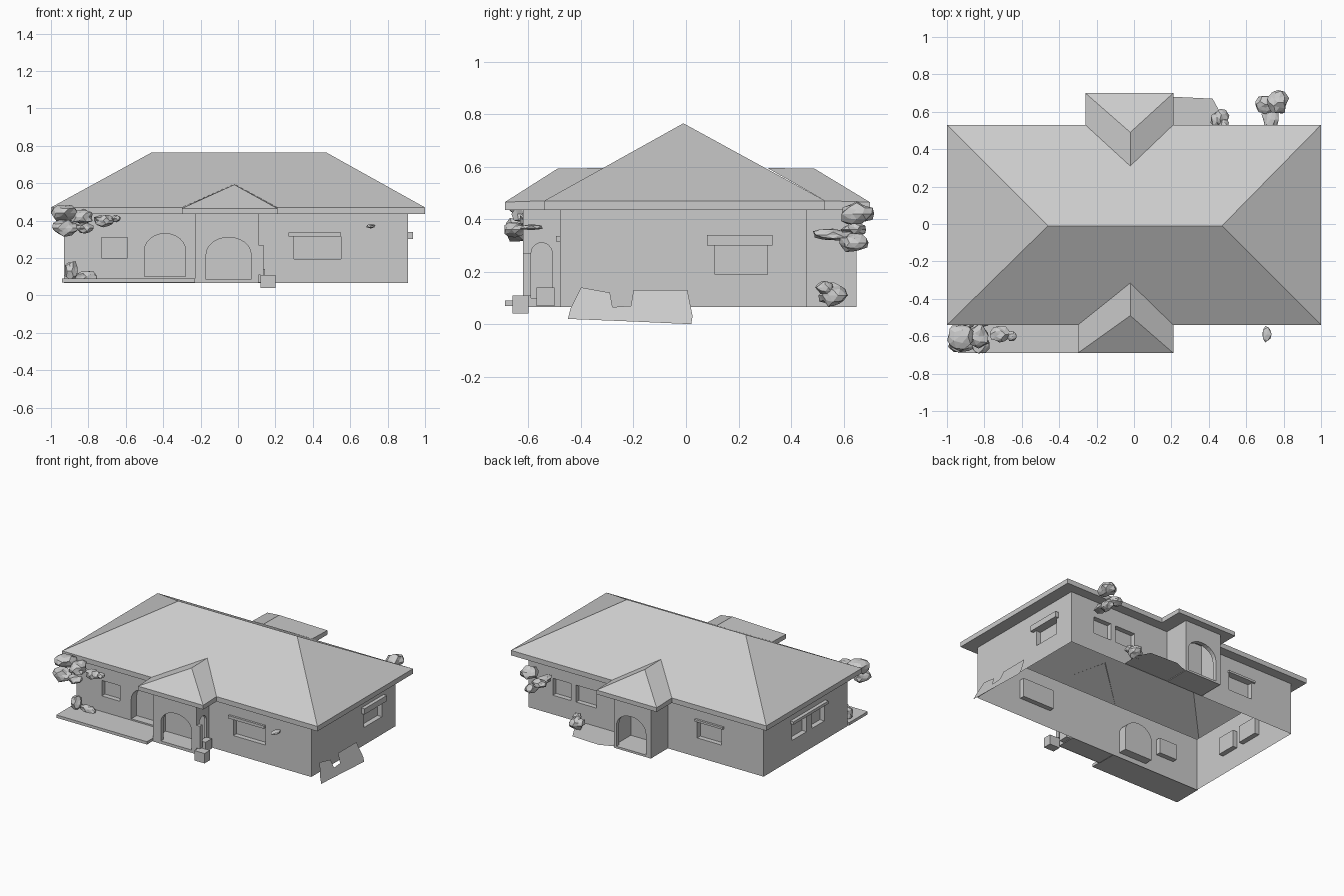
import bpy, bmesh, math, random
from mathutils import Vector

if "Cube" in bpy.data.objects:
    bpy.data.objects.remove(bpy.data.objects["Cube"])

random.seed(4)
grey = bpy.data.materials.new("plain_grey")
grey.diffuse_color = (0.6, 0.6, 0.6, 1)
grey.use_nodes = True
grey.node_tree.nodes["Principled BSDF"].inputs["Base Color"].default_value = grey.diffuse_color


def add_object(name, bm):
    me = bpy.data.meshes.new(name)
    bm.to_mesh(me)
    bm.free()
    me.materials.append(grey)
    ob = bpy.data.objects.new(name, me)
    bpy.context.collection.objects.link(ob)
    return ob


def add_mesh(name, verts, faces):
    bm = bmesh.new()
    vs = [bm.verts.new(v) for v in verts]
    for f in faces:
        bm.faces.new([vs[i] for i in f])
    return add_object(name, bm)


def box(name, x0, x1, y0, y1, z0, z1):
    bm = bmesh.new()
    bmesh.ops.create_cube(bm, size=1)
    for v in bm.verts:
        v.co = ((x0 + x1) / 2 + v.co.x * (x1 - x0),
                (y0 + y1) / 2 + v.co.y * (y1 - y0),
                (z0 + z1) / 2 + v.co.z * (z1 - z0))
    return add_object(name, bm)


def outline(a, b, z0, z1, arched):
    """Opening outline, counter-clockwise seen from outside."""
    if not arched:
        return [(a, z0), (b, z0), (b, z1), (a, z1)]
    r, rise = (b - a) / 2, min((b - a) / 2, 0.09)
    arc = [(a + r + r * math.cos(t * math.pi / 12),
            z1 - rise + rise * math.sin(t * math.pi / 12)) for t in range(13)]
    return [(a, z0), (b, z0)] + arc


def wall(name, start, end, z0, z1, openings=()):
    """Single-skin wall; each opening is (along0, along1, z0, z1, arched, depth, closed)."""
    s, e = Vector((*start, 0)), Vector((*end, 0))
    u = (e - s).normalized()
    n = u.cross(Vector((0, 0, 1)))
    bm = bmesh.new()

    def ring(pts, depth=0):
        return [bm.verts.new(s + u * p[0] + Vector((0, 0, p[1])) - n * depth) for p in pts]

    def edges(vs):
        return [bm.edges.new((vs[i], vs[(i + 1) % len(vs)])) for i in range(len(vs))]

    length = (e - s).length
    loops = edges(ring([(0, z0), (length, z0), (length, z1), (0, z1)]))
    holes = []
    for o in openings:
        pts = outline(*o[:5])
        vs = ring(pts)
        loops += edges(vs)
        holes.append((vs, pts, o))
    bmesh.ops.triangle_fill(bm, use_beauty=True, use_dissolve=False, edges=loops, normal=n)
    bm.normal_update()
    for f in bm.faces:
        if f.normal.dot(n) < 0:
            f.normal_flip()
    # reveals and recessed panes
    for vs, pts, o in holes:
        back = ring(pts, o[5])
        for i in range(len(vs)):
            j = (i + 1) % len(vs)
            bm.faces.new((vs[i], vs[j], back[j], back[i]))
        if o[6]:
            bm.faces.new(back)
    return add_object(name, bm)


def window(a, b, z0=0.2, z1=0.32):
    return (a, b, z0, z1, False, 0.035, True)


def lumps(name, spec, sub=2):
    """Craggy clump: every lump is (centre, radii)."""
    bm = bmesh.new()
    for c, r in spec:
        new = bmesh.ops.create_icosphere(bm, subdivisions=sub, radius=1)["verts"]
        for v in new:
            k = random.uniform(0.7, 1.05)
            v.co = [c[i] + v.co[i] * r[i] * k for i in range(3)]
    return add_object(name, bm)


# Main wall box
L, R, F, B = -0.93, 0.91, -0.48, 0.46
Z0, Z1 = 0.065, 0.44
wall("front_wall", (L, F), (R, F), Z0, Z1, [
    window(0.20, 0.34, 0.20, 0.31),
    (0.43, 0.65, 0.10, 0.33, True, 0.06, True),
    window(1.23, 1.48, 0.195, 0.33)])
wall("right_wall", (R, F), (R, B), Z0, Z1, [window(0.59, 0.79, 0.19, 0.30)])
wall("back_wall", (R, B), (L, B), Z0, Z1, [
    window(0.19, 0.33), window(0.37, 0.53), window(1.32, 1.51)])
wall("left_wall", (L, B), (L, F), Z0, Z1, [window(0.32, 0.48), window(0.54, 0.68)])

# Window canopies
box("front_window_canopy", 0.27, 0.55, F - 0.015, F, 0.315, 0.335)
box("right_window_canopy", R, R + 0.025, 0.08, 0.33, 0.30, 0.34)
box("left_window_canopy", L - 0.025, L, -0.23, 0.16, 0.325, 0.345)
box("back_window_canopy", -0.62, -0.40, B, B + 0.015, 0.32, 0.335)

# Porch boxes with arches
FX0, FX1, FY = -0.23, 0.11, -0.62
wall("front_porch_face", (FX0, FY), (FX1, FY), Z0, Z1, [(0.06, 0.30, 0.08, 0.31, True, 0.03, False)])
side_arch = [(0.03, 0.11, 0.10, 0.31, True, 0.02, False)]
wall("front_porch_right", (FX1, FY), (FX1, F), Z0, Z1, side_arch)
wall("front_porch_left", (FX0, F), (FX0, FY), Z0, Z1)
BX0, BX1, BY = -0.18, 0.11, 0.65
wall("back_porch_face", (BX1, BY), (BX0, BY), Z0, Z1, [(0.02, 0.25, 0.08, 0.32, True, 0.03, False)])
wall("back_porch_left", (BX0, BY), (BX0, B), Z0, Z1)
wall("back_porch_right", (BX1, B), (BX1, BY), Z0, Z1)

# Main hip roof: slopes, fascia and soffit ring
x0, x1, y0, y1, ze, zs = -1.0, 1.0, -0.54, 0.53, 0.47, 0.435


def corners(a, b, c, d, z):
    return [(a, c, z), (b, c, z), (b, d, z), (a, d, z)]


verts = (corners(x0, x1, y0, y1, ze) + corners(x0, x1, y0, y1, zs)
         + corners(L, R, F, B, zs) + [(-0.46, -0.01, 0.765), (0.47, -0.01, 0.765)])
faces = [(0, 1, 13, 12), (1, 2, 13), (2, 3, 12, 13), (3, 0, 12)]
for i in range(4):
    j = (i + 1) % 4
    faces += [(i + 4, j + 4, j, i), (i + 8, j + 8, j + 4, i + 4)]
add_mesh("main_roof", verts, faces)


# Porch hip roofs that die into the main slopes
def porch_roof(name, xa, xb, eave, main, apex, ridge_end):
    xm = -0.02
    v = [(xa, eave, ze - 0.005), (xb, eave, ze - 0.005), (xb, main, ze), (xa, main, ze),
         (xa, eave, zs), (xb, eave, zs), (xb, main, zs), (xa, main, zs),
         (xm, apex, 0.592), (xm, ridge_end, 0.595)]
    f = [(0, 1, 8), (1, 2, 9, 8), (3, 0, 8, 9), (4, 5, 1, 0), (5, 6, 2, 1), (7, 4, 0, 3),
         (7, 6, 5, 4)]
    if eave > 0:
        f = [q[::-1] for q in f]
    add_mesh(name, v, f)


porch_roof("front_porch_roof", -0.30, 0.21, -0.69, y0, -0.49, -0.31)
porch_roof("back_porch_roof", -0.26, 0.21, 0.70, y1, 0.49, 0.31)

# Terrace, floors and front steps
box("front_terrace", -0.94, -0.23, -0.69, F, 0.07, 0.09)
box("front_porch_floor", FX0, FX1, FY, F, 0.068, 0.085)
box("back_porch_floor", BX0, BX1, B, BY, 0.068, 0.08)
add_mesh("back_patio", [(BX1, B, 0.07), (0.46, B, 0.07), (0.47, 0.58, 0.07),
                        (0.42, 0.67, 0.07), (0.21, 0.68, 0.07), (BX1, 0.64, 0.07)],
         [(0, 1, 2, 3, 4, 5)])
box("front_block", 0.12, 0.20, -0.66, -0.60, 0.04, 0.11)
box("front_pier", 0.10, 0.145, -0.57, -0.50, 0.07, 0.14)
box("front_post", 0.11, 0.135, -0.62, -0.59, 0.11, 0.27)

# Sloping ground fragment by the right wall
prof = [(-0.45, 0.02), (-0.2, 0.01), (0.02, 0.0), (0.025, 0.03), (0.005, 0.13), (-0.2, 0.13),
        (-0.21, 0.07), (-0.28, 0.065), (-0.29, 0.12), (-0.4, 0.14), (-0.44, 0.06)]
add_mesh("ground_fragment", [(0.975 - 0.4 * z, y, z) for y, z in prof], [tuple(range(len(prof)))])

# Shrubs
lumps("front_left_tree", [
    ((-0.93, -0.60, 0.44), (0.08, 0.08, 0.05)), ((-0.92, -0.64, 0.36), (0.08, 0.06, 0.05)),
    ((-0.83, -0.60, 0.42), (0.07, 0.07, 0.05)), ((-0.82, -0.65, 0.36), (0.05, 0.05, 0.03)),
    ((-0.72, -0.59, 0.40), (0.06, 0.05, 0.035)), ((-0.65, -0.60, 0.41), (0.03, 0.03, 0.02))])
lumps("front_left_shrub", [((-0.89, -0.53, 0.13), (0.04, 0.04, 0.06)),
                           ((-0.81, -0.52, 0.10), (0.07, 0.03, 0.03))])
lumps("back_right_tree", [
    ((0.77, 0.65, 0.42), (0.06, 0.07, 0.05)), ((0.70, 0.64, 0.36), (0.06, 0.05, 0.03)),
    ((0.76, 0.64, 0.31), (0.04, 0.06, 0.04)), ((0.73, 0.56, 0.34), (0.05, 0.09, 0.025))])
lumps("back_shrub", [((0.46, 0.56, 0.11), (0.05, 0.06, 0.05)),
                     ((0.48, 0.53, 0.14), (0.03, 0.04, 0.03))])
lumps("front_leaf", [((0.71, -0.59, 0.37), (0.03, 0.05, 0.015))], 1)
